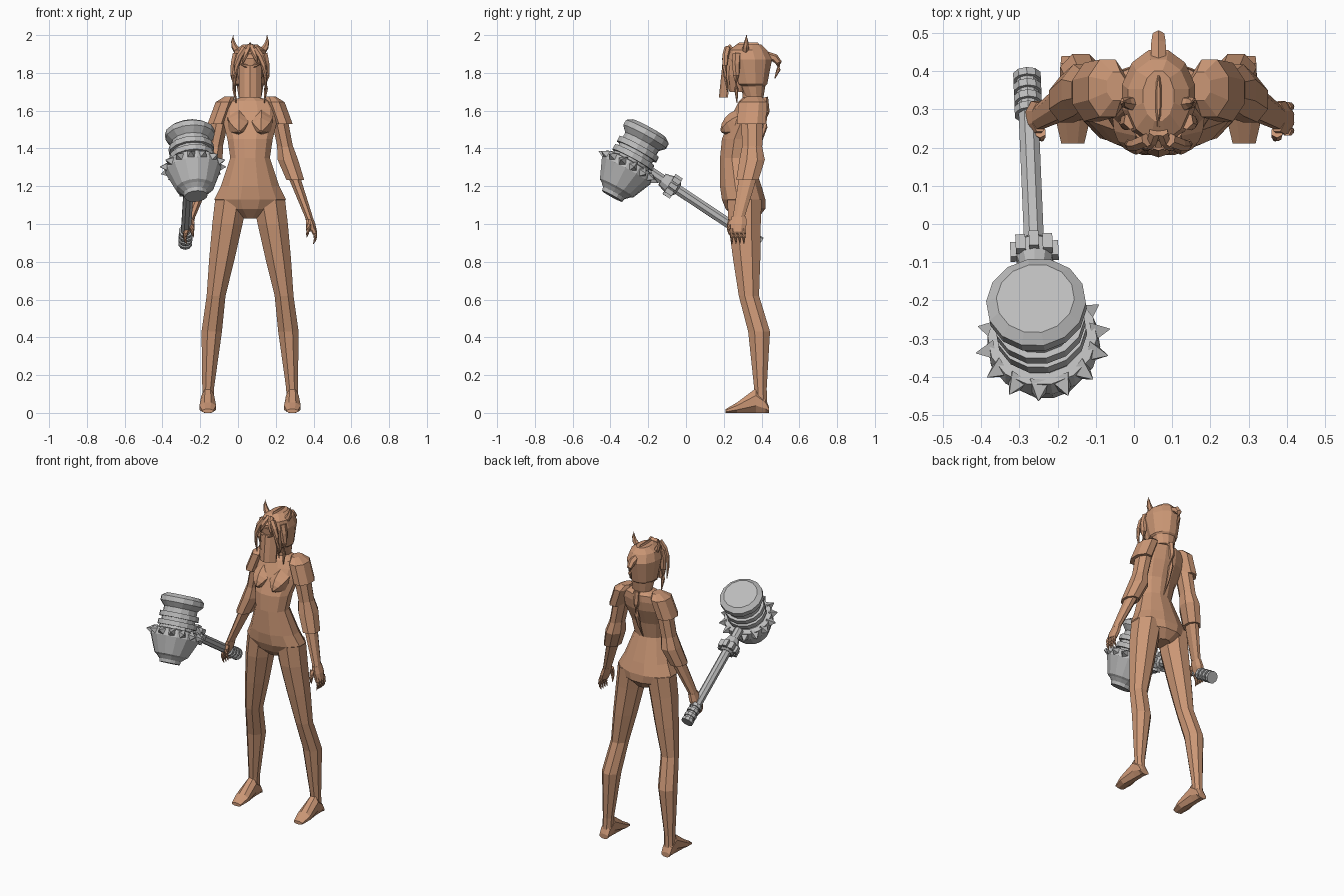
import bpy, bmesh, math
from mathutils import Vector, Quaternion

if "Cube" in bpy.data.objects:
    bpy.data.objects.remove(bpy.data.objects["Cube"])

BODY_X = 0.064  # body centre line


def material(name, color):
    mat = bpy.data.materials.new(name)
    mat.use_nodes = True
    mat.diffuse_color = color
    mat.node_tree.nodes["Principled BSDF"].inputs["Base Color"].default_value = color
    return mat


TAN = material("tan", (.6, .31, .18, 1))
GREY = material("steel grey", (.5, .5, .5, 1))


def ring(centre, width, depth, sides, turn=Quaternion()):
    """Polygon with flat front, back and sides."""
    points = []
    for i in range(sides):
        angle = (i + .5) * math.tau / sides
        flat = Vector((math.cos(angle) * width, math.sin(angle) * depth, 0))
        points.append(centre + turn @ flat / math.cos(math.pi / sides))
    return points


def loft(name, rings, mat=TAN):
    """Skin a list of equal rings and cap both ends."""
    bm = bmesh.new()
    rows = [[bm.verts.new(point) for point in points] for points in rings]
    count = len(rows[0])
    for low, high in zip(rows, rows[1:]):
        for i in range(count):
            j = (i + 1) % count
            bm.faces.new((low[i], low[j], high[j], high[i]))
    bm.faces.new(rows[0])
    bm.faces.new(rows[-1])
    bmesh.ops.recalc_face_normals(bm, faces=bm.faces)
    mesh = bpy.data.meshes.new(name)
    bm.to_mesh(mesh)
    bm.free()
    mesh.materials.append(mat)
    obj = bpy.data.objects.new(name, mesh)
    bpy.context.collection.objects.link(obj)


def stack(name, rows):
    """Level rings on the body centre: height, half width, front y, back y."""
    loft(name, [ring(Vector((BODY_X, (front + back) / 2, z)), width, (back - front) / 2, sides=12)
                for z, width, front, back in rows])


def limb(name, joints, widths, depth):
    """Level rings at the joints; depth is a multiple of the width."""
    loft(name, [ring(joint, width, width * depth, sides=8)
                for joint, width in zip(joints, widths)])


def strand(name, start, bend, end, radius):
    """Curved strand that tapers towards its end."""
    rings = []
    for step in range(5):
        t = step / 4
        tangent = (bend - start).lerp(end - bend, t)
        centre = start.lerp(bend, t).lerp(bend.lerp(end, t), t)
        size = radius * (1 - .9 * t * t)
        rings.append(ring(centre, size, size, 6, tangent.to_track_quat('Z', 'Y')))
    loft(name, rings)


def lathe(name, start, axis, profile, sides):
    """Turned steel part; profile holds radius and distance along the axis."""
    turn = axis.to_track_quat('Z', 'Y')
    loft(name, [ring(start + axis * along, radius, radius, sides, turn)
                for radius, along in profile], GREY)


def bands(start, count, pitch, groove, ridge):
    """Profile of evenly spaced raised bands."""
    profile = []
    for i in range(count):
        near = start + i * pitch
        far = near + pitch * .6
        profile += [(groove, near), (ridge, near), (ridge, far), (groove, far)]
    return profile


def spokes(origin, axis, count):
    """Outward directions spaced evenly around an axis."""
    turn = axis.to_track_quat('Z', 'Y')
    for i in range(count):
        angle = i * math.tau / count
        yield turn @ Vector((math.cos(angle), math.sin(angle), 0))


# Torso, neck and head
stack("torso", [(1.03, .05, .26, .38), (1.08, .15, .21, .42), (1.13, .19, .19, .42),
                (1.2, .155, .18, .4), (1.35, .105, .18, .35), (1.45, .12, .19, .37),
                (1.55, .145, .23, .41), (1.61, .145, .26, .42), (1.65, .12, .28, .42),
                (1.67, .05, .3, .4)])
stack("neck", [(1.63, .055, .3, .41), (1.74, .05, .3, .4)])
stack("face", [(1.7, .04, .23, .32), (1.78, .065, .21, .34), (1.88, .07, .2, .34)])
stack("hair_cap", [(1.67, .06, .31, .41), (1.73, .07, .28, .42), (1.74, .08, .26, .43),
                   (1.87, .095, .21, .455), (1.92, .08, .22, .43), (1.95, .04, .27, .4)])
stack("hair_crest", [(1.9, .03, .2, .43), (1.96, .004, .28, .38)])

# Folded face veil
veil = []
for z, nose in ((1.67, .174), (1.84, .192)):
    outside = []
    for fold in (-1, -.5, 0, .5, 1):
        outside.append(Vector((BODY_X + fold * .06, nose + abs(fold) ** 2 * .04, z)))
    inside = [point + Vector((0, .008, 0)) for point in reversed(outside)]
    veil.append(outside + inside)
loft("face_veil", veil)

# Paired body parts
for side, s in (("left", 1), ("right", -1)):
    def at(x, y, z):
        return Vector((BODY_X + s * x, y, z))

    out, back, up = Vector((s, 0, 0)), Vector((0, 1, 0)), Vector((0, 0, 1))

    # Horns, hair locks and eyes
    strand(f"{side}_horn", at(.045, .31, 1.9), at(.1, .32, 1.93), at(.09, .32, 2), radius=.018)
    strand(f"{side}_front_lock", at(.03, .22, 1.93), at(.09, .19, 1.86), at(.08, .22, 1.7), radius=.016)
    strand(f"{side}_side_lock", at(.07, .27, 1.9), at(.1, .26, 1.8), at(.075, .27, 1.64), radius=.02)
    strand(f"{side}_fringe", at(.01, .24, 1.94), at(.02, .19, 1.9), at(.045, .2, 1.84), radius=.014)
    strand(f"{side}_eye", at(.018, .2, 1.835), at(.03, .195, 1.84), at(.05, .2, 1.845), radius=.008)

    # Chest
    strand(f"{side}_bust", at(.06, .29, 1.54), at(.06, .22, 1.51), at(.058, .185, 1.49), radius=.06)

    # Arm, with pad and flared cuff
    shoulder, elbow = at(.14, .35, 1.63), at(.2, .35, 1.34)
    wrist, knuckle = at(.31, .28, 1.04), at(.335, .275, .96)
    limb(f"{side}_shoulder_pad", [at(.11, .36, 1.675), at(.133, .355, 1.645), at(.174, .345, 1.53)],
         (.025, .05, .051), depth=1.5)
    limb(f"{side}_upper_arm", [shoulder, elbow], (.045, .04), depth=1.3)
    limb(f"{side}_elbow_cuff", [shoulder.lerp(elbow, .75), elbow, elbow.lerp(wrist, .36)],
         (.042, .054, .047), depth=1.25)
    limb(f"{side}_forearm", [elbow, wrist], (.037, .021), depth=1.5)
    limb(f"{side}_palm", [wrist, wrist.lerp(knuckle, .5), knuckle], (.02, .023, .019), depth=1.9)
    for finger in range(4):
        root = knuckle + back * (finger - 1.5) * .021 + up * .01
        strand(f"{side}_finger_{finger}", root, root + out * .02 - up * .04, root - up * .075, radius=.012)
    thumb = wrist - back * .04 - up * .02
    strand(f"{side}_thumb", thumb, thumb - back * .025 - up * .05, thumb - out * .01 - up * .09, radius=.014)

    # Leg
    hip, thigh, knee = at(.1, .31, 1.13), at(.12, .31, 1), at(.18, .333, .62)
    calf, ankle, heel = at(.203, .387, .43), at(.222, .394, .13), at(.224, .398, .03)
    limb(f"{side}_leg", [hip, thigh, thigh.lerp(knee, .5), knee, calf, ankle, heel],
         (.085, .08, .067, .05, .054, .031, .03), depth=1.07)

    # Foot, from heel to toe with a flat sole
    foot = []
    for y, width, height in ((.44, .03, .03), (.42, .032, .08), (.37, .034, .13),
                             (.27, .044, .055), (.21, .03, .02)):
        centre = at(.224, y, height / 2)
        foot.append(ring(centre, width, height / 2, 8, Quaternion((1, 0, 0), math.pi / 2)))
    loft(f"{side}_foot", foot)

# Hair curl and raised spine strip
strand("hair_curl", Vector((BODY_X, .43, 1.89)), Vector((BODY_X, .53, 1.88)),
       Vector((BODY_X, .47, 1.77)), radius=.02)
strand("spine_strip", Vector((BODY_X, .415, 1.67)), Vector((BODY_X, .45, 1.52)),
       Vector((BODY_X, .35, 1.35)), radius=.017)

# Hammer handle with banded grip and ribbed collar
butt = Vector((-.28, .39, .895))
shaft = (Vector((-.255, -.2, 1.285)) - butt).normalized()
lathe("hammer_handle", butt, shaft, [(.026, .05), (.026, .69)], sides=8)
lathe("hammer_grip", butt, shaft, bands(0, 4, .035, groove=.028, ridge=.036), sides=10)
lathe("hammer_collar", butt, shaft, [(.03, .52), (.046, .535), (.046, .575), (.034, .62)], sides=10)
for i, outward in enumerate(spokes(butt, shaft, count=8)):
    lathe(f"collar_rib_{i}", butt + shaft * .53 + outward * .05, shaft, [(.013, 0), (.013, .045)], sides=4)

# Hammer head
crown = Vector((-.258, -.195, 1.505))
axis = (Vector((-.222, -.395, 1.14)) - crown).normalized()
cap = [(.1, 0), (.128, .02), (.128, .05), (.1, .08)]
neck = bands(.11, 2, .05, groove=.1, ridge=.117)
bowl = [(.11, .205), (.14, .21), (.145, .255), (.1, .36), (.085, .37), (.065, .39), (.06, .41)]
lathe("hammer_head", crown, axis, cap + neck + bowl, sides=14)

# Ring of spikes
for i, outward in enumerate(spokes(crown, axis, count=14)):
    lathe(f"spike_{i}", crown + axis * .232 + outward * .128, outward, [(.026, 0), (.001, .05)], sides=4)
